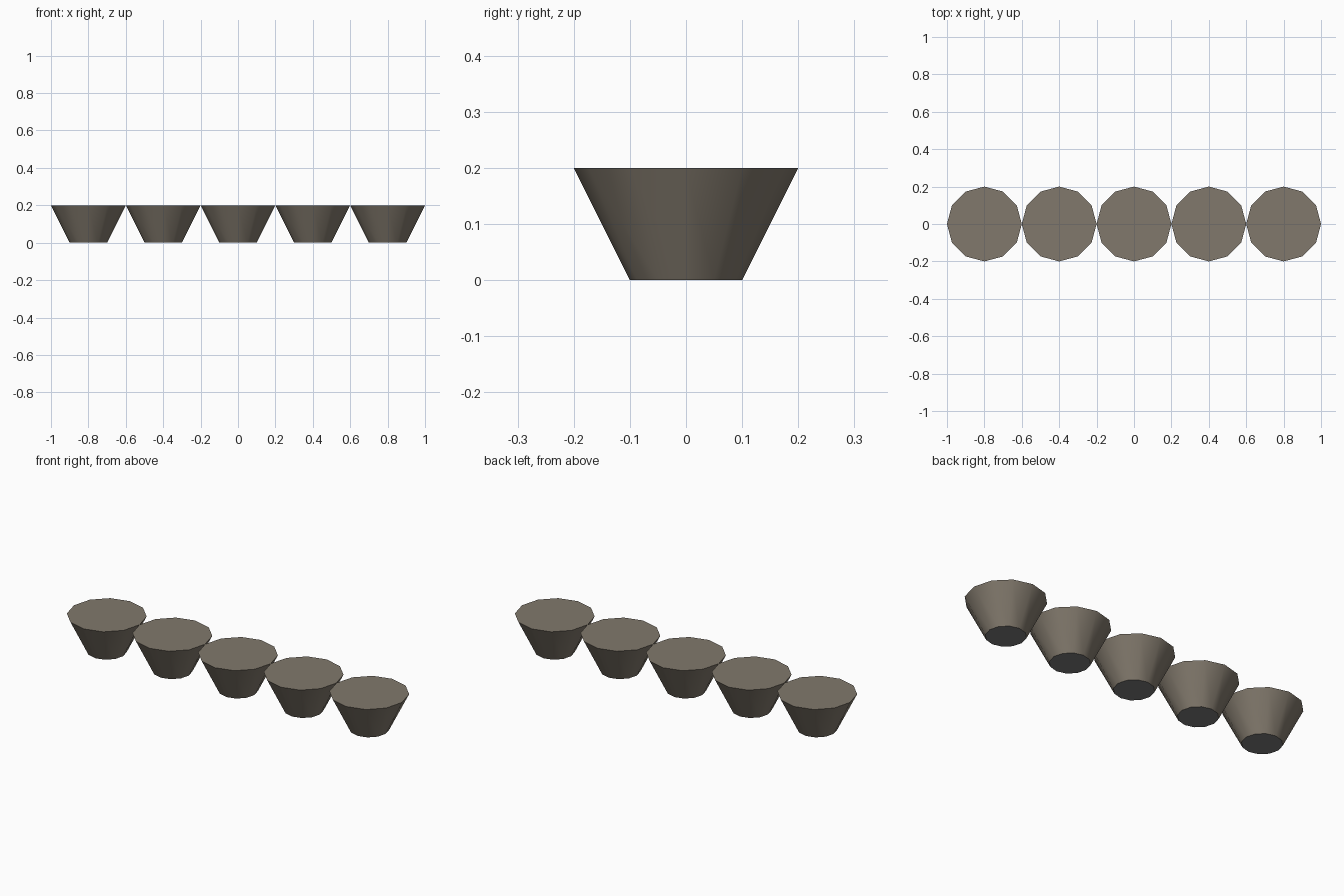
import bpy
import math

if "Cube" in bpy.data.objects:
    bpy.data.objects.remove(bpy.data.objects["Cube"])

COUNT = 5
SPACING = 0.4
SIDES = 12
R_BOTTOM, R_TOP, HEIGHT = 0.1, 0.2, 0.2


def make_material(name, rgb):
    mat = bpy.data.materials.new(name)
    mat.diffuse_color = (*rgb, 1.0)
    mat.use_nodes = True
    mat.node_tree.nodes["Principled BSDF"].inputs["Base Color"].default_value = mat.diffuse_color
    return mat


stone = make_material("warm_stone", (0.22, 0.19, 0.15))
base_grey = make_material("base_grey", (0.20, 0.20, 0.20))

# Row of identical tapered cups, touching at their rims
for i in range(COUNT):
    x = (i - (COUNT - 1) / 2) * SPACING
    bpy.ops.mesh.primitive_cone_add(
        vertices=SIDES, radius1=R_BOTTOM, radius2=R_TOP, depth=HEIGHT,
        end_fill_type='NGON', location=(x, 0, HEIGHT / 2))
    cup = bpy.context.object
    cup.name = f"tapered_cup_{i + 1}"
    cup.data.materials.append(stone)
    cup.data.materials.append(base_grey)

    # Grey underside, warm everywhere else
    for face in cup.data.polygons:
        face.material_index = 1 if face.normal.z < -0.9 else 0

    # Smooth sides with crisp rims
    bpy.ops.object.shade_smooth_by_angle(angle=math.radians(40))
